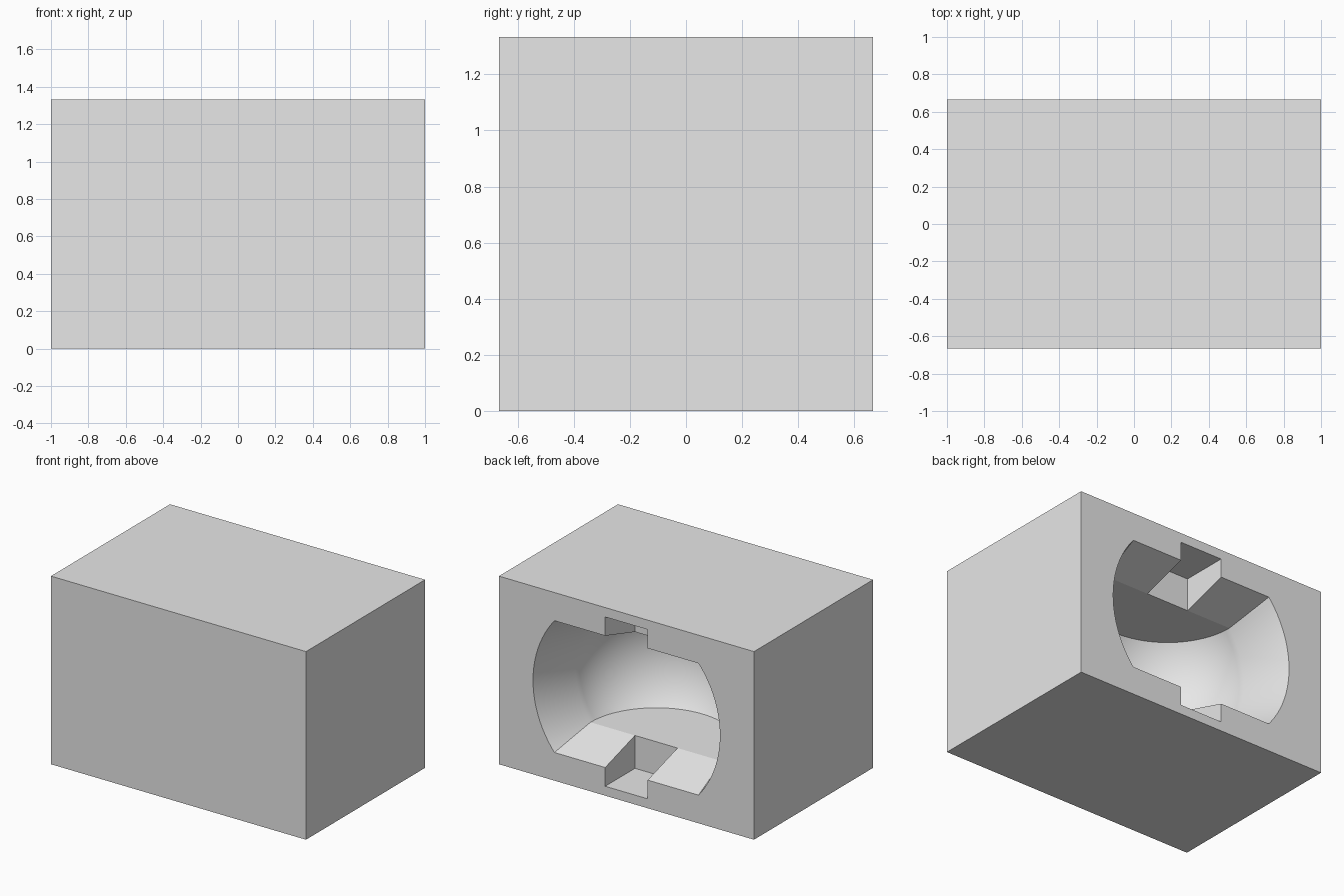
import bpy, bmesh, math
from mathutils import Vector, Matrix

if "Cube" in bpy.data.objects:
    bpy.data.objects.remove(bpy.data.objects["Cube"], do_unlink=True)

# Main sizes
LENGTH, SIDE = 2.0, 4 / 3
BACK = SIDE / 2            # y of the open face
MID = SIDE / 2             # height of the socket axis
SEAT = BACK - 1 / 3        # y where the flared mouth meets the ball seat
BALL, FLAT = 0.633, 0.367  # ball radius, half height between the flats
FLARE = 0.3                # mouth widening per unit of depth
OVER = 0.1                 # cutters reach this far past the open face

grey = bpy.data.materials.new("light grey")
grey.use_nodes = True
colour = (0.8, 0.8, 0.8, 1)
grey.diffuse_color = colour
grey.node_tree.nodes["Principled BSDF"].inputs["Base Color"].default_value = colour


def add_object(name, bm):
    bmesh.ops.recalc_face_normals(bm, faces=bm.faces)
    mesh = bpy.data.meshes.new(name)
    bm.to_mesh(mesh)
    bm.free()
    mesh.materials.append(grey)
    obj = bpy.data.objects.new(name, mesh)
    bpy.context.collection.objects.link(obj)
    return obj


def box(name, size, centre):
    bm = bmesh.new()
    bmesh.ops.create_cube(bm, size=1, matrix=Matrix.Translation(centre) @ Matrix.Diagonal((*size, 1)))
    return add_object(name, bm)


def apply_boolean(target, cutter, operation):
    mod = target.modifiers.new(operation.lower(), "BOOLEAN")
    mod.operation, mod.object, mod.solver = operation, cutter, "EXACT"
    bpy.context.view_layer.objects.active = target
    bpy.ops.object.modifier_apply(modifier=mod.name)
    bpy.data.objects.remove(cutter, do_unlink=True)


def revolved_socket():
    # Ball seat and conical mouth, turned about the y axis
    bm = bmesh.new()
    steps = 24
    arc = [(i * math.pi / 2 / steps) for i in range(steps + 1)]
    points = [(BALL * math.sin(a), SEAT - BALL * math.cos(a)) for a in arc]
    end = BACK + OVER
    points += [(BALL + FLARE * (end - SEAT), end), (0, end)]
    verts = [bm.verts.new((r, y, MID)) for r, y in points]
    edges = [bm.edges.new(pair) for pair in zip(verts, verts[1:])]
    bmesh.ops.spin(bm, geom=verts + edges, cent=(0, 0, MID), axis=(0, 1, 0),
                   angle=math.tau, steps=96, use_duplicate=False)
    bmesh.ops.remove_doubles(bm, verts=bm.verts, dist=0.0001)
    return add_object("socket_cutter", bm)


def flared_slab():
    # Flat floor and ceiling of the socket, opening towards the back
    bm = bmesh.new()
    end = BACK + OVER
    half = [(end, FLAT + FLARE * (end - SEAT)), (SEAT, FLAT), (-BACK, FLAT)]
    outline = half + [(y, -h) for y, h in reversed(half)]
    face = bm.faces.new([bm.verts.new((-1, y, MID + h)) for y, h in outline])
    moved = bmesh.ops.extrude_face_region(bm, geom=[face])["geom"]
    bmesh.ops.translate(bm, vec=Vector((2, 0, 0)),
                        verts=[v for v in moved if isinstance(v, bmesh.types.BMVert)])
    return add_object("slab_cutter", bm)


# Block with the socket and the slot cut into its back
block = box("socket_block", (LENGTH, SIDE, SIDE), (0, 0, MID))
socket = revolved_socket()
apply_boolean(socket, flared_slab(), "INTERSECT")
apply_boolean(block, socket, "DIFFERENCE")
slot = box("slot_cutter", (1 / 3, BACK - SEAT + OVER, 1.2), (0, (SEAT + BACK + OVER) / 2, MID))
apply_boolean(block, slot, "DIFFERENCE")

# Smooth ball surface, crisp edges
bpy.ops.object.select_all(action="DESELECT")
block.select_set(True)
bpy.context.view_layer.objects.active = block
bpy.ops.object.shade_smooth_by_angle(angle=math.radians(15))
